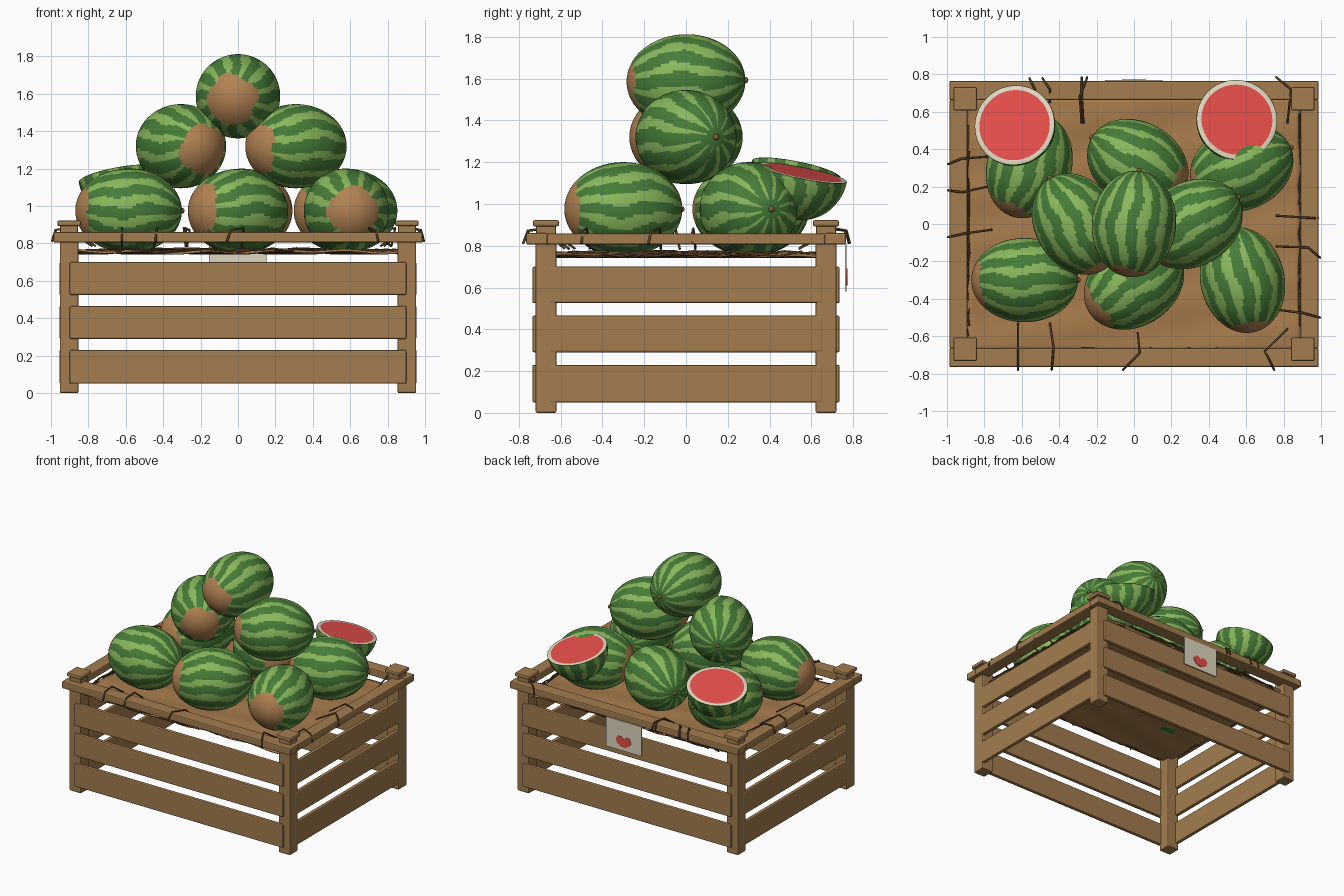
import bpy, bmesh, math, random
from mathutils import Vector, Matrix

if "Cube" in bpy.data.objects:
    bpy.data.objects.remove(bpy.data.objects["Cube"])
random.seed(7)


def material(name, r, g, b):
    lin = lambda c: ((c / 255 + 0.055) / 1.055) ** 2.4
    m = bpy.data.materials.new(name)
    m.diffuse_color = (lin(r), lin(g), lin(b), 1)
    m.use_nodes = True
    m.node_tree.nodes["Principled BSDF"].inputs["Base Color"].default_value = m.diffuse_color
    return m


WOOD = material("crate wood", 163, 125, 78)
BED = material("straw bed", 168, 124, 76)
STRAW = material("dark straw", 92, 66, 40)
GREEN = material("dark green rind", 70, 124, 56)
LIGHT = material("light green stripe", 138, 184, 92)
PATCH = material("brown patch", 178, 130, 82)
FLESH = material("red flesh", 230, 78, 73)
PITH = material("pale pith", 224, 214, 192)
STEM = material("stem brown", 135, 92, 55)


def finish(name, bm, mats, matrix=None, smooth=True):
    bmesh.ops.recalc_face_normals(bm, faces=bm.faces)
    me = bpy.data.meshes.new(name)
    bm.to_mesh(me)
    bm.free()
    for m in mats:
        me.materials.append(m)
    if smooth:
        me.shade_smooth()
        me.set_sharp_from_angle(angle=math.radians(35))
    ob = bpy.data.objects.new(name, me)
    bpy.context.collection.objects.link(ob)
    if matrix:
        ob.matrix_world = matrix
    return ob


def box(name, x0, x1, y0, y1, z0, z1, mat=WOOD, bevel=0.008):
    bm = bmesh.new()
    size = Matrix.Diagonal((x1 - x0, y1 - y0, z1 - z0, 1))
    mid = Matrix.Translation(((x0 + x1) / 2, (y0 + y1) / 2, (z0 + z1) / 2))
    bmesh.ops.create_cube(bm, size=1, matrix=mid @ size)
    ob = finish(name, bm, [mat], smooth=False)
    if bevel:
        mod = ob.modifiers.new("soft_edges", 'BEVEL')
        mod.width, mod.segments = bevel, 2
    return ob


def aim(loc, direction):
    q = Vector(direction).normalized().to_track_quat('Z', 'Y')
    return Matrix.Translation(loc) @ q.to_matrix().to_4x4()


def lathe(name, profile, segs, mats, rule, matrix):
    """Spin (radius, z) points around z; rule(longitude, z, row) picks the colour."""
    bm = bmesh.new()
    rows = []
    for r, z in profile:
        if r < 1e-5:
            rows.append([bm.verts.new((0, 0, z))] * segs)
        else:
            rows.append([bm.verts.new((r * math.cos(2 * math.pi * k / segs),
                                       r * math.sin(2 * math.pi * k / segs), z))
                         for k in range(segs)])
    for i in range(len(rows) - 1):
        for k in range(segs):
            n = (k + 1) % segs
            quad = [rows[i][k], rows[i][n], rows[i + 1][n], rows[i + 1][k]]
            f = bm.faces.new(list(dict.fromkeys(quad)))
            zmid = (profile[i][1] + profile[i + 1][1]) / 2
            f.material_index = rule(2 * math.pi * (k + .5) / segs, zmid, i)
    return finish(name, bm, mats, matrix)


def stripe_rule(count=12):
    """Wavy light stripes of uneven width running from end to end."""
    width = [random.uniform(-0.05, 0.5) for _ in range(count)]
    phase = [random.uniform(0, 6.3) for _ in range(count)]

    def is_light(lon, u):
        t = (lon / (2 * math.pi) * count + 0.12 * math.sin(5 * u + phase[0])) % count
        k = int(t)
        edge = width[k] + 0.22 * math.sin(11 * u + phase[k]) + 0.5 * abs(u) ** 3
        return math.cos(2 * math.pi * (t - k - .5)) > edge and u < 0.97
    return is_light


# ---------------- crate ----------------
for sx, side in ((-1, "left"), (1, "right")):
    for sy, end in ((-1, "front"), (1, "back")):
        cx, cy = sx * .903, sy * .67
        box(f"post_{end}_{side}", cx - .05, cx + .05, cy - .05, cy + .05, 0, .85)
        box(f"cap_neck_{end}_{side}", cx - .048, cx + .048, cy - .048, cy + .048, .85, .90)
        box(f"cap_{end}_{side}", cx - .063, cx + .063, cy - .063, cy + .063, .893, .922)
for i, (z0, z1) in enumerate(((.05, .23), (.29, .465), (.525, .70))):
    for s, a, b in ((-1, "front", "left"), (1, "back", "right")):
        y, x = sorted((s * .705, s * .735)), sorted((s * .925, s * .955))
        box(f"{a}_slat_{i}", -.90, .90, *y, z0, z1)
        box(f"{b}_slat_{i}", *x, -.655, .655, z0, z1)
for s, a, b in ((-1, "front", "left"), (1, "back", "right")):
    y, x = sorted((s * .662, s * .765)), sorted((s * .89, s * .987))
    box(f"{a}_rim", -.987, .987, *y, .805, .86)
    box(f"{b}_rim", *x, -.665, .665, .805, .859)

# ---------------- straw bed (wavy sheet) ----------------
bm = bmesh.new()
bmesh.ops.create_grid(bm, x_segments=60, y_segments=44, size=1,
                      matrix=Matrix.Diagonal((.89, .68, 1, 1)))
for v in bm.verts:
    v.co.z = .762 + .006 * math.sin(17 * v.co.x + 3 * v.co.y) + .004 * math.sin(23 * v.co.y - 5 * v.co.x)
bed = finish("straw_bed", bm, [BED])
bed.modifiers.new("thickness", 'SOLIDIFY').thickness = .012


# ---------------- loose straws ----------------
def strands(name, paths, depth):
    cu = bpy.data.curves.new(name, 'CURVE')
    cu.dimensions, cu.bevel_depth, cu.bevel_resolution = '3D', depth, 1
    cu.use_fill_caps = True
    for pts in paths:
        sp = cu.splines.new('POLY')
        sp.points.add(len(pts) - 1)
        for p, co in zip(sp.points, pts):
            p.co = (*co, 1)
    cu.materials.append(STRAW)
    bpy.context.collection.objects.link(bpy.data.objects.new(name, cu))


# inner end, over the rim, tip
hang = [((-.62, -.53), (-.62, -.67), (-.62, -.78)), ((-.45, -.53), (-.43, -.66), (-.44, -.78)),
        ((.02, -.58), (.03, -.69), (-.06, -.78)), ((.82, -.56), (.70, -.68), (.75, -.78)),
        ((-.52, .66), (-.53, .72), (-.56, .78)), ((-.45, .65), (-.45, .72), (-.49, .78)),
        ((-.28, .54), (-.29, .68), (-.25, .785)), ((-.27, .54), (-.28, .70), (-.28, .785)),
        ((.82, .54), (.84, .72), (.76, .785)),
        ((-.78, .36), (-.92, .35), (-.995, .32)), ((-.78, .20), (-.92, .17), (-.995, .18)),
        ((-.76, -.03), (-.90, -.05), (-.995, -.07)), ((.76, .045), (.90, .035), (.985, .03)),
        ((.76, -.12), (.93, -.125), (.995, -.18)), ((.78, -.46), (.90, -.475), (.995, -.50))]
strands("straws_over_rim", [[(*a, .785), (*b, .882), (*(Vector(b).lerp(c, .75)), .872), (*c, .81)]
                            for a, b, c in hang], .006)
edge = []
for s in (-1, 1):
    for _ in range(14):
        a, n = random.uniform(-.84, .3), random.uniform(.35, .55)
        edge.append([(a + n * t / 4, s * random.uniform(.665, .69), .762 + random.uniform(-.014, .014))
                     for t in range(5)])
        a, n = random.uniform(-.62, .12), random.uniform(.3, .5)
        edge.append([(s * random.uniform(.88, .905), a + n * t / 4, .762 + random.uniform(-.014, .014))
                     for t in range(5)])
strands("straws_under_rim", edge, .005)


# ---------------- whole melons ----------------
def melon(name, loc, stem_dir):
    light = stripe_rule()
    L, R, N = .285, .225, 44
    ph = random.uniform(0, 6.3)
    prof = [(R * math.sin(math.pi * i / N), -L * math.cos(math.pi * i / N)) for i in range(N + 1)]
    prof[0], prof[-1] = (0, -L), (0, L)

    def rule(lon, z, i):
        u = z / L
        if u < -.80 + .05 * math.sin(lon + ph) + .025 * math.sin(4 * lon + ph):
            return 2
        return 1 if light(lon, u) else 0
    m = aim(loc, stem_dir)
    lathe(name, prof, 108, [GREEN, LIGHT, PATCH], rule, m)
    bm = bmesh.new()
    bmesh.ops.create_uvsphere(bm, u_segments=12, v_segments=8, radius=.015)
    finish(name + "_stem", bm, [STEM], m @ Matrix.Translation((0, 0, L)))


melon("melon_front_left", (-.585, -.30, .975), (1, 0, 0))
melon("melon_front_middle", (0, -.32, .972), (.83, .55, 0))
melon("melon_front_right", (.58, -.30, .975), (-.22, .97, 0))
melon("melon_back_left", (-.56, .31, .975), (.33, .94, 0))
melon("melon_back_middle", (.02, .32, .975), (-.86, .5, 0))
melon("melon_back_right", (.575, .30, .975), (.92, .38, 0))
melon("melon_upper_left", (-.305, 0, 1.32), (-.5, .86, 0))
melon("melon_upper_right", (.31, 0, 1.32), (.86, .5, 0))
melon("melon_top", (0, 0, 1.587), (.1, .99, 0.02))


# ---------------- cut halves ----------------
def half(name, loc, normal):
    light = stripe_rule()
    R, D, N = .217, .225, 20
    prof = [(R * math.sin(math.pi / 2 * i / N), -D * math.cos(math.pi / 2 * i / N)) for i in range(N)]
    prof += [(R, 0), (R - .003, .002), (R - .026, .002), (0, .002)]

    def rule(lon, z, i):
        if i > N:
            return 2 if i == N + 1 else 3
        return 1 if light(lon, z / D) else 0
    lathe(name, prof, 96, [GREEN, LIGHT, PITH, FLESH], rule, aim(loc, normal))


half("melon_half_left", (-.638, .528, 1.165), (-.18, .2, 1))
half("melon_half_right", (.55, .557, 1.147), (.13, .2, 1))

# ---------------- tag on the back with a red slice mark ----------------
box("price_tag", -.155, .152, .762, .769, .58, .81, PITH, 0)
bm = bmesh.new()
outline = [(.065 * math.cos(a), -.055 * math.sin(a)) for a in [math.pi * i / 12 for i in range(13)]]
outline += [(-.045, .025), (-.02, .025), (0, .008), (.02, .025), (.045, .025)]
face = bm.faces.new([bm.verts.new((x, .769, .665 + z)) for x, z in outline])
ext = bmesh.ops.extrude_face_region(bm, geom=[face])
for v in ext["geom"]:
    if isinstance(v, bmesh.types.BMVert):
        v.co.y += .004
finish("tag_mark", bm, [FLESH], smooth=False)
